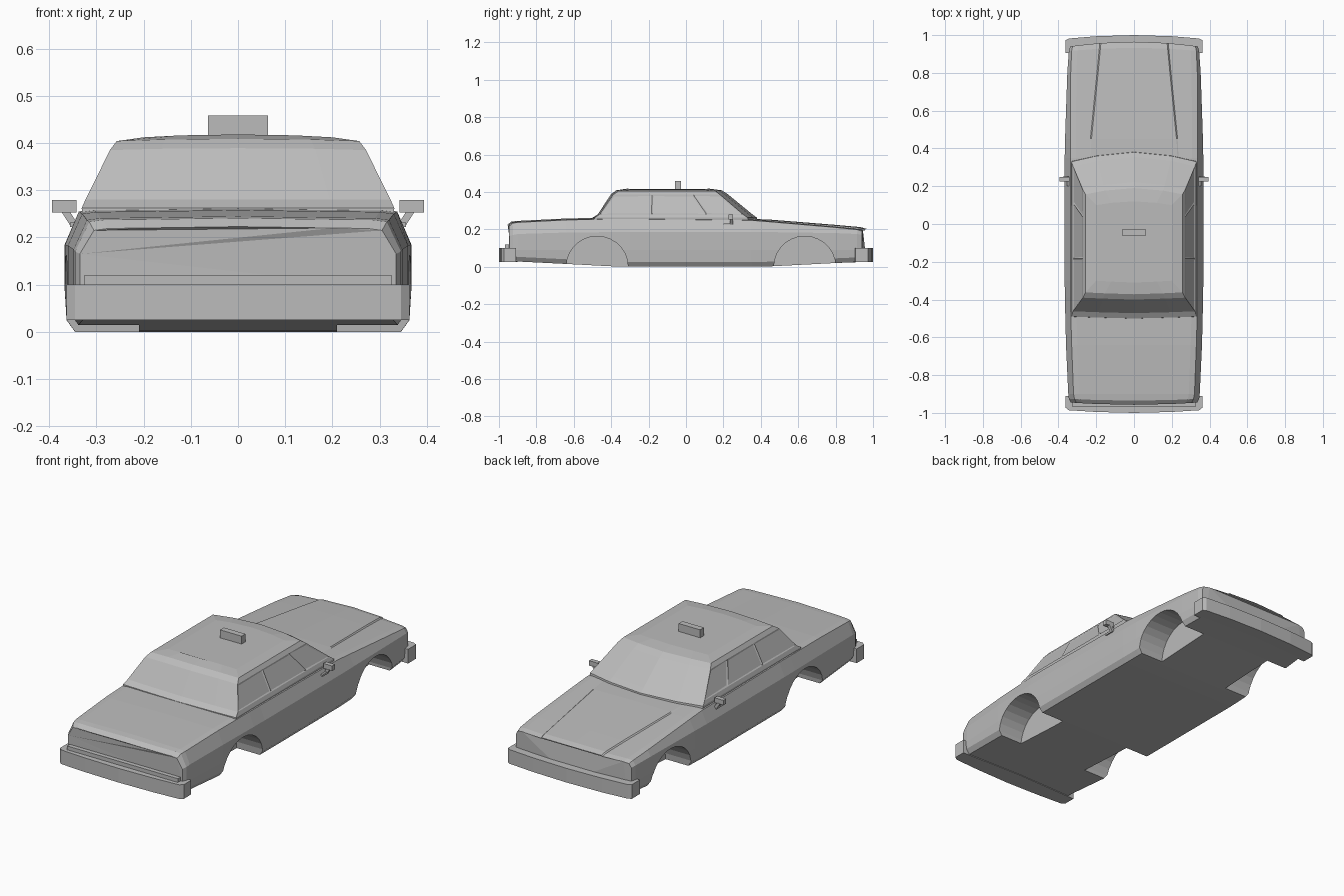
import bpy
import bmesh
import math
from mathutils import Vector

cube = bpy.data.objects.get("Cube")
if cube:
    bpy.data.objects.remove(cube, do_unlink=True)

paint = bpy.data.materials.new("light grey paint")
paint.use_nodes = True
GREY = (0.5, 0.5, 0.5, 1)
paint.diffuse_color = GREY
paint.node_tree.nodes["Principled BSDF"].inputs["Base Color"].default_value = GREY


def finish(name, bm, helper=False):
    bmesh.ops.recalc_face_normals(bm, faces=bm.faces)
    mesh = bpy.data.meshes.new(name)
    bm.to_mesh(mesh)
    bm.free()
    mesh.materials.append(paint)
    ob = bpy.data.objects.new(name, mesh)
    bpy.context.collection.objects.link(ob)
    ob.hide_render = helper
    if helper:
        ob.hide_set(True)
    return ob


def loft(rings):
    """Skin closed rings of equal length and cap both ends."""
    bm = bmesh.new()
    rows = [[bm.verts.new(p) for p in ring] for ring in rings]
    n = len(rows[0])
    for a, b in zip(rows, rows[1:]):
        for i in range(n):
            j = (i + 1) % n
            bm.faces.new((a[i], a[j], b[j], b[i]))
    bm.faces.new(rows[0])
    bm.faces.new(rows[-1])
    return bm


def box(name, x, y, z):
    corners = [(x[0], y[0]), (x[1], y[0]), (x[1], y[1]), (x[0], y[1])]
    return finish(name, loft([[(p, q, h) for p, q in corners] for h in z]))


def mirrored(half):
    """Complete a half outline whose ends lie on x = 0."""
    return half + [(-x, *rest) for x, *rest in half[-2:0:-1]]


# Lower body: cross-sections from tail to nose
def section(y, bottom, wide, shoulder, edge, top, ridge, step, bow):
    half = [(0, bottom), (wide - 0.022, bottom), (wide - 0.004, bottom + 0.025),
            (wide, 0.09), (wide, shoulder), (edge, top), (edge - 0.03, top + 0.004),
            (ridge + 0.006, top + 0.005), (ridge, top + 0.005 + step), (0, top + 0.008 + step)]
    return mirrored([(x, y + bow * (1 - (x / wide) ** 2), z) for x, z in half])


stations = [
    (-0.945, 0.032, 0.335, 0.165, 0.305, 0.215, 0.20, 0, -0.012),
    (-0.925, 0.030, 0.345, 0.170, 0.315, 0.233, 0.20, 0, -0.010),
    (-0.900, 0.028, 0.348, 0.175, 0.320, 0.237, 0.20, 0, 0),
    (-0.640, 0.015, 0.360, 0.183, 0.330, 0.250, 0.20, 0, 0),
    (-0.390, 0.002, 0.366, 0.185, 0.337, 0.255, 0.20, 0, 0),
    (-0.300, 0.000, 0.367, 0.185, 0.337, 0.255, 0.20, 0, 0),
    (0.350, 0.000, 0.367, 0.185, 0.337, 0.248, 0.23, 0, 0),
    (0.450, 0.002, 0.365, 0.185, 0.337, 0.240, 0.225, 0.004, 0),
    (0.800, 0.020, 0.353, 0.180, 0.335, 0.210, 0.19, 0.006, 0),
    (0.915, 0.025, 0.345, 0.175, 0.330, 0.198, 0.178, 0.006, 0.018),
    (0.940, 0.028, 0.338, 0.170, 0.325, 0.190, 0.175, 0.005, 0.025),
]
bm = loft([section(*s) for s in stations])
bmesh.ops.triangulate(bm, faces=[f for f in bm.faces if len(f.verts) > 4])
body = finish("lower_body", bm)

# Wheel arches
for end, y in (("rear", -0.475), ("front", 0.635)):
    for side, sx in (("left", 1), ("right", -1)):
        ring = [(y + 0.165 * math.cos(i * math.tau / 28), 0.163 * math.sin(i * math.tau / 28))
                for i in range(28)]
        cutter = finish(f"{end}_{side}_arch_cutter",
                        loft([[(sx * x, p, q) for p, q in ring] for x in (0.21, 0.5)]), True)
        cut = body.modifiers.new("arch", "BOOLEAN")
        cut.object = cutter
        cut.operation = "DIFFERENCE"
        cut.solver = "EXACT"


# Cabin: rings stacked from the beltline to the roof
def cabin_ring(z, x, back, front, bow, crown):
    half = [(0, back - 0.01, z + crown), (x * 0.6, back - 0.005, z + crown * 0.7), (x, back, z),
            (x, back * 0.66 + front * 0.34, z), (x, back * 0.3 + front * 0.7, z), (x, front - bow, z),
            (x * 0.6, front - bow * 0.4, z + crown * 0.7), (0, front, z + crown)]
    return mirrored(half)


levels = [
    (0.200, 0.325, -0.495, 0.390, 0.05, 0),
    (0.262, 0.331, -0.490, 0.380, 0.05, 0),
    (0.280, 0.323, -0.462, 0.355, 0.05, 0),
    (0.385, 0.271, -0.390, 0.222, 0.04, 0.004),
    (0.404, 0.257, -0.362, 0.190, 0.033, 0.005),
    (0.412, 0.200, -0.300, 0.120, 0.02, 0.006),
]
bm = loft([cabin_ring(*level) for level in levels])
bm.normal_update()
panes = [f for f in bm.faces if abs(f.normal.x) > 0.6
         and 0.3 < f.calc_center_median().z < 0.36]
bmesh.ops.recalc_face_normals(bm, faces=bm.faces)
bmesh.ops.inset_individual(bm, faces=panes, thickness=0.01, depth=-0.003)
finish("cabin", bm)

# Bumpers: plan outlines extruded upward
plans = {
    "rear_bumper": [(0, -0.9), (0.363, -0.91), (0.363, -0.972), (0.345, -0.986), (0.2, -0.995), (0, -1)],
    "front_bumper": [(0, 0.9), (0.363, 0.905), (0.363, 0.972), (0.345, 0.982), (0.2, 0.994), (0, 1)],
}
for name, half in plans.items():
    finish(name, loft([[(x, y, z) for x, y in mirrored(half)] for z in (0.025, 0.1)]))

# Tail ledge and roof sign
box("tail_ledge", (-0.325, 0.325), (-0.968, -0.9), (0.09, 0.12))
box("roof_sign", (-0.063, 0.063), (-0.06, -0.028), (0.405, 0.458))

# Door mirrors
for side, sx in (("left", 1), ("right", -1)):
    box(f"{side}_mirror", sorted((sx * 0.342, sx * 0.394)), (0.226, 0.25), (0.253, 0.279))
    arm = [[(sx * x, y, z) for x, y in ((cx - 0.009, 0.236), (cx + 0.009, 0.236),
                                        (cx + 0.009, 0.252), (cx - 0.009, 0.252))]
           for cx, z in ((0.346, 0.225), (0.366, 0.256))]
    finish(f"{side}_mirror_arm", loft(arm))
    box(f"{side}_mirror_base", sorted((sx * 0.335, sx * 0.356)), (0.2, 0.252), (0.222, 0.232))
